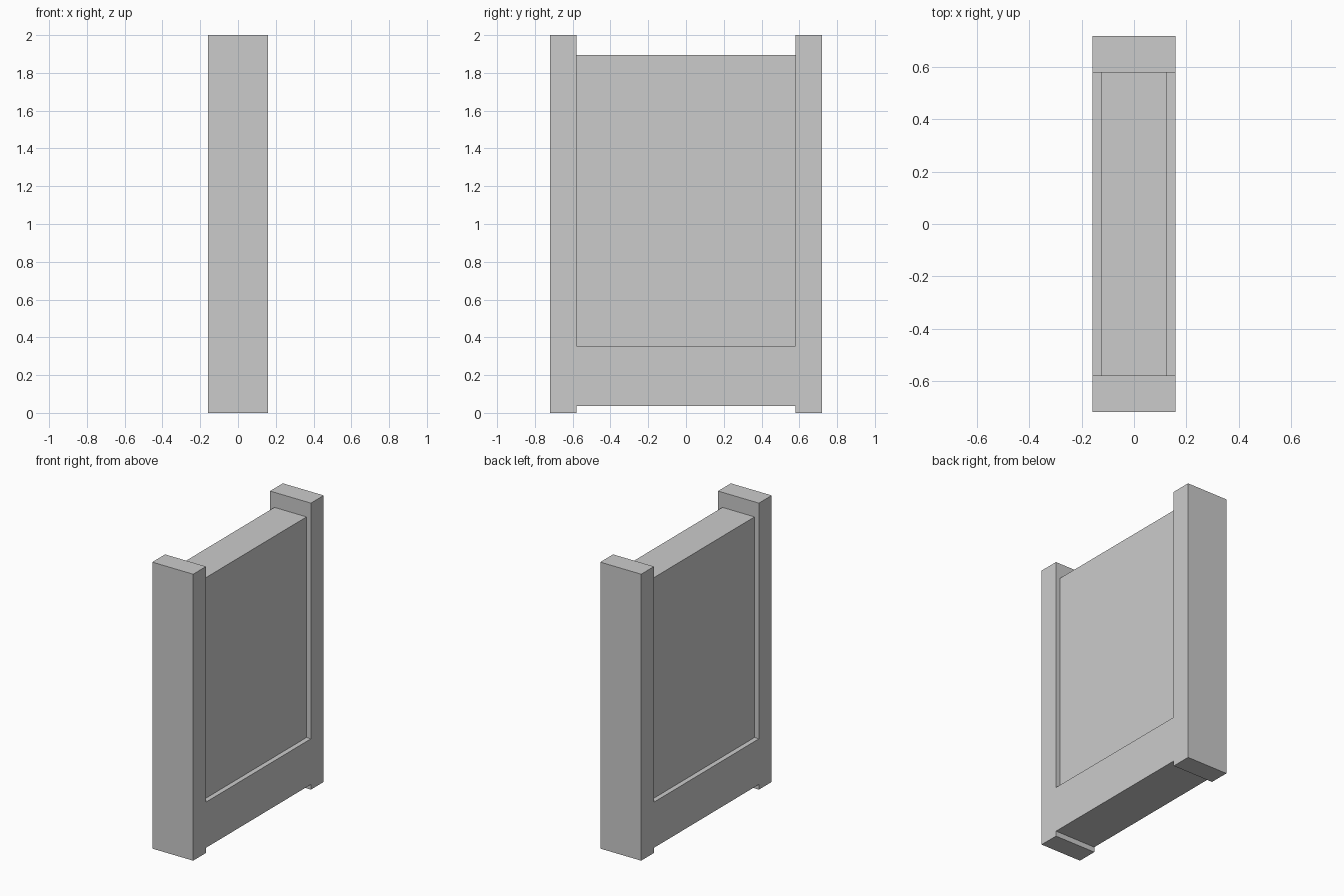
import bpy

if "Cube" in bpy.data.objects:
    bpy.data.objects.remove(bpy.data.objects["Cube"])

HALF_DEPTH = 0.158   # posts and rail, along x
PANEL_HALF = 0.124   # recessed panel, along x
INNER, OUTER = 0.579, 0.72   # post faces, along y


def box(name, half_x, y0, y1, z0, z1):
    bpy.ops.mesh.primitive_cube_add(size=1, location=(0, (y0 + y1) / 2, (z0 + z1) / 2))
    ob = bpy.context.object
    ob.name = name
    ob.scale = (2 * half_x, y1 - y0, z1 - z0)
    bpy.ops.object.transform_apply(location=False, rotation=False, scale=True)
    return ob


# Full-height end posts
box("front_post", HALF_DEPTH, -OUTER, -INNER, 0, 2)
box("back_post", HALF_DEPTH, INNER, OUTER, 0, 2)

# Bottom rail raised slightly off the ground between the posts
box("bottom_rail", HALF_DEPTH, -INNER, INNER, 0.036, 0.355)

# Thinner panel, recessed on both sides
box("panel", PANEL_HALF, -INNER, INNER, 0.355, 1.895)
